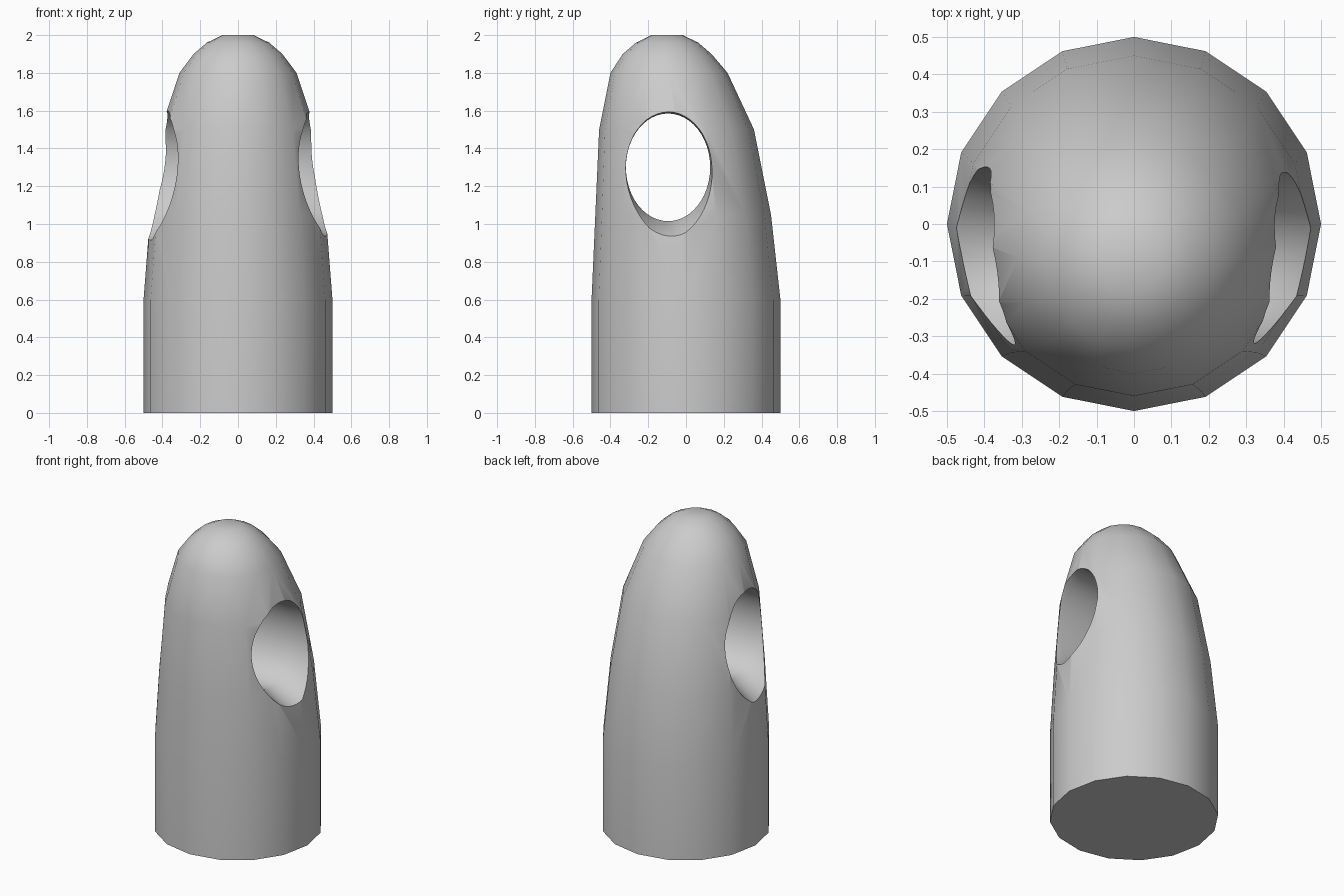
import bpy, bmesh, math

if "Cube" in bpy.data.objects:
    bpy.data.objects.remove(bpy.data.objects["Cube"])


def loft(name, rings):
    """Closed solid skinned through a list of equal-length point rings."""
    bm = bmesh.new()
    loops = [[bm.verts.new(p) for p in ring] for ring in rings]
    n = len(loops[0])
    for a, b in zip(loops, loops[1:]):
        for i in range(n):
            j = (i + 1) % n
            bm.faces.new((a[i], a[j], b[j], b[i]))
    bm.faces.new(loops[0])
    bm.faces.new(loops[-1])
    bmesh.ops.recalc_face_normals(bm, faces=bm.faces)
    mesh = bpy.data.meshes.new(name)
    bm.to_mesh(mesh)
    bm.free()
    obj = bpy.data.objects.new(name, mesh)
    bpy.context.collection.objects.link(obj)
    return obj


def ellipse(n, a, b):
    return [(a * math.cos(math.tau * i / n), b * math.sin(math.tau * i / n)) for i in range(n)]


# Body: 16-sided rings (height, radius, y offset) leaning to the front
profile = [(0, .5, 0), (.6, .5, 0), (1.05, .465, -.015), (1.5, .41, -.05),
           (1.8, .31, -.09), (1.9, .235, -.1), (1.96, .165, -.1), (2, .083, -.1)]
body = loft("body", [[(x, y + oy, z) for x, y in ellipse(16, r, r)] for z, r, oy in profile])

# Cutter: oval tunnel from side to side, flaring slightly at both rims
# (x, half width, half height, centre height)
sections = [(-.62, .29, .41, 1.22), (-.46, .265, .35, 1.265), (-.30, .223, .285, 1.3),
            (.31, .223, .285, 1.3), (.46, .24, .335, 1.27), (.62, .26, .38, 1.23)]
cutter = loft("hole_cutter", [[(x, y - .095, z + cz) for y, z in ellipse(48, a, b)]
                              for x, a, b, cz in sections])
cutter.hide_render = True
cutter.hide_set(True)

# Cut the hole through the body
cut = body.modifiers.new("side_hole", 'BOOLEAN')
cut.operation = 'DIFFERENCE'
cut.solver = 'EXACT'
cut.object = cutter
bpy.context.view_layer.objects.active = body
body.select_set(True)
bpy.ops.object.modifier_apply(modifier=cut.name)
bpy.data.objects.remove(cutter)
bpy.ops.object.shade_smooth_by_angle(angle=math.radians(35))
